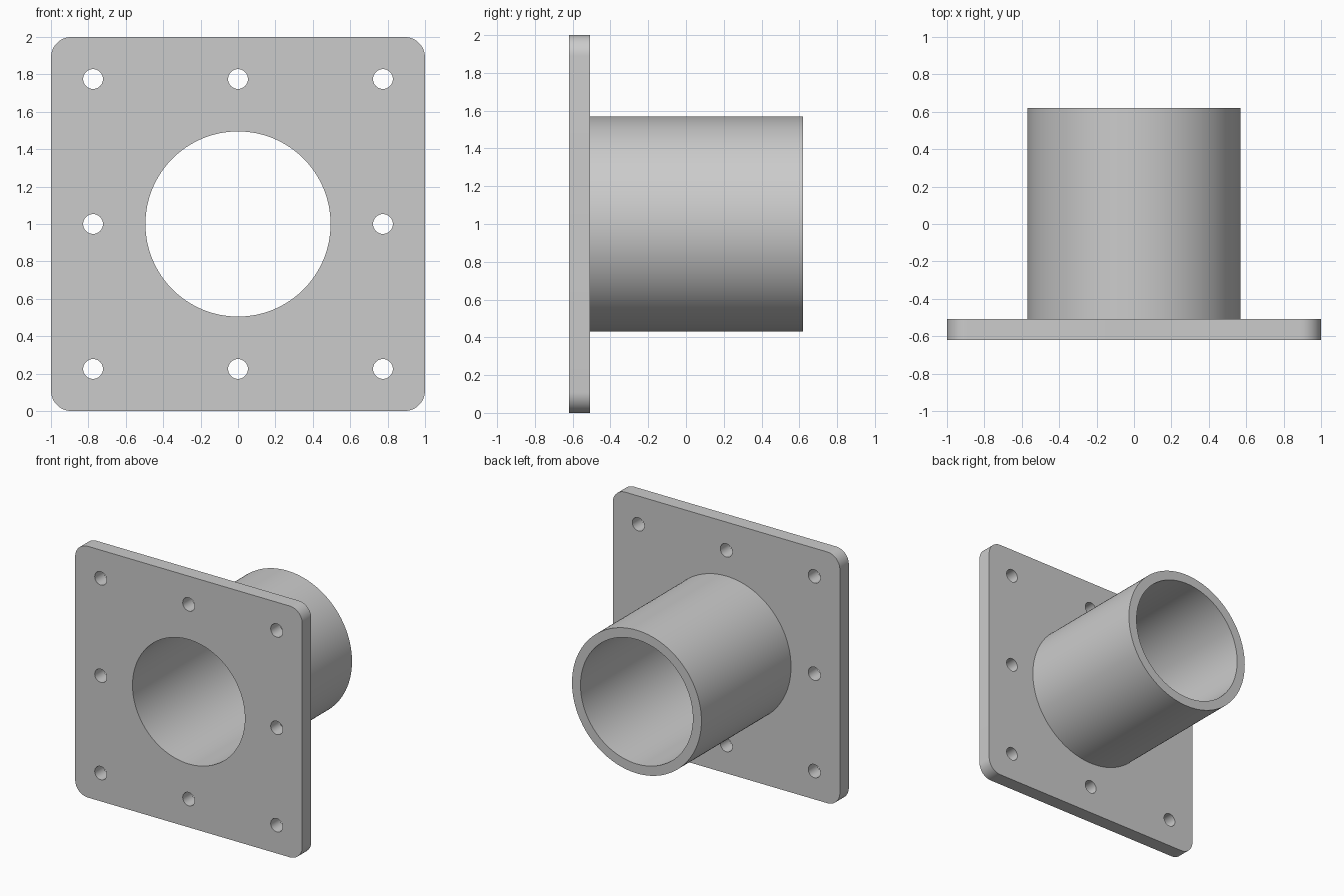
import bpy, bmesh, math
from mathutils import Matrix, Vector

cube = bpy.data.objects.get("Cube")
if cube:
    bpy.data.objects.remove(cube, do_unlink=True)

FRONT, BACK, END = -0.62, -0.507, 0.62   # plate front, plate back, tube end
BORE, OUTER = 0.495, 0.57
HOLE, PITCH = 0.053, 0.775
CORNER = 0.11
CENTRE = Vector((0, 0, 1))

grey = bpy.data.materials.new("plain grey")
grey.use_nodes = True
grey.diffuse_color = (0.6, 0.6, 0.6, 1)
grey.node_tree.nodes["Principled BSDF"].inputs["Base Color"].default_value = (0.6, 0.6, 0.6, 1)


def make_object(name, bm):
    bmesh.ops.recalc_face_normals(bm, faces=bm.faces)
    mesh = bpy.data.meshes.new(name)
    bm.to_mesh(mesh)
    bm.free()
    mesh.materials.append(grey)
    obj = bpy.data.objects.new(name, mesh)
    bpy.context.collection.objects.link(obj)
    return obj


def smooth(obj):
    bpy.ops.object.select_all(action="DESELECT")
    obj.select_set(True)
    bpy.context.view_layer.objects.active = obj
    bpy.ops.object.shade_smooth_by_angle(angle=math.radians(30))


# Square flange with rounded corners
bm = bmesh.new()
bmesh.ops.create_cube(bm, size=1)
bmesh.ops.scale(bm, vec=(2, BACK - FRONT, 2), verts=bm.verts)
bmesh.ops.translate(bm, vec=CENTRE + Vector((0, (FRONT + BACK) / 2, 0)), verts=bm.verts)
corners = [e for e in bm.edges if abs(e.verts[0].co.y - e.verts[1].co.y) > 0.05]
bmesh.ops.bevel(bm, geom=corners, offset=CORNER, segments=12, profile=0.5, affect="EDGES")
flange = make_object("flange_plate", bm)

# Cutters for the central bore and the eight bolt holes
holes = [(0, 0, BORE, 128)]
holes += [(i * PITCH, j * PITCH, HOLE, 40)
          for i in (-1, 0, 1) for j in (-1, 0, 1) if i or j]
bm = bmesh.new()
for x, z, radius, sides in holes:
    place = (Matrix.Translation(CENTRE + Vector((x, (FRONT + BACK) / 2, z)))
             @ Matrix.Rotation(math.pi / 2, 4, "X"))
    bmesh.ops.create_cone(bm, cap_ends=True, segments=sides, radius1=radius,
                          radius2=radius, depth=0.3, matrix=place)
cutter = make_object("hole_cutter", bm)
cutter.hide_render = True

cut = flange.modifiers.new("holes", "BOOLEAN")
cut.operation = "DIFFERENCE"
cut.solver = "EXACT"
cut.object = cutter
bpy.context.view_layer.objects.active = flange
bpy.ops.object.modifier_apply(modifier=cut.name)
bpy.data.objects.remove(cutter, do_unlink=True)
smooth(flange)

# Tube wall, turned from an open profile that meets the flange back
bm = bmesh.new()
profile = [(BORE, BACK), (BORE, END), (OUTER, END), (OUTER, BACK)]
verts = [bm.verts.new(CENTRE + Vector((r, y, 0))) for r, y in profile]
edges = [bm.edges.new(pair) for pair in zip(verts, verts[1:])]
bmesh.ops.spin(bm, geom=verts + edges, cent=CENTRE, axis=(0, 1, 0),
               angle=math.tau, steps=128, use_merge=True)
bmesh.ops.remove_doubles(bm, verts=bm.verts, dist=0.0001)
bmesh.ops.recalc_face_normals(bm, faces=bm.faces)
# The end rim must face away from the flange
rim = max(bm.faces, key=lambda f: f.calc_center_median().y)
flip = rim.normal.y < 0
tube = make_object("tube", bm)
if flip:
    tube.data.flip_normals()
smooth(tube)
